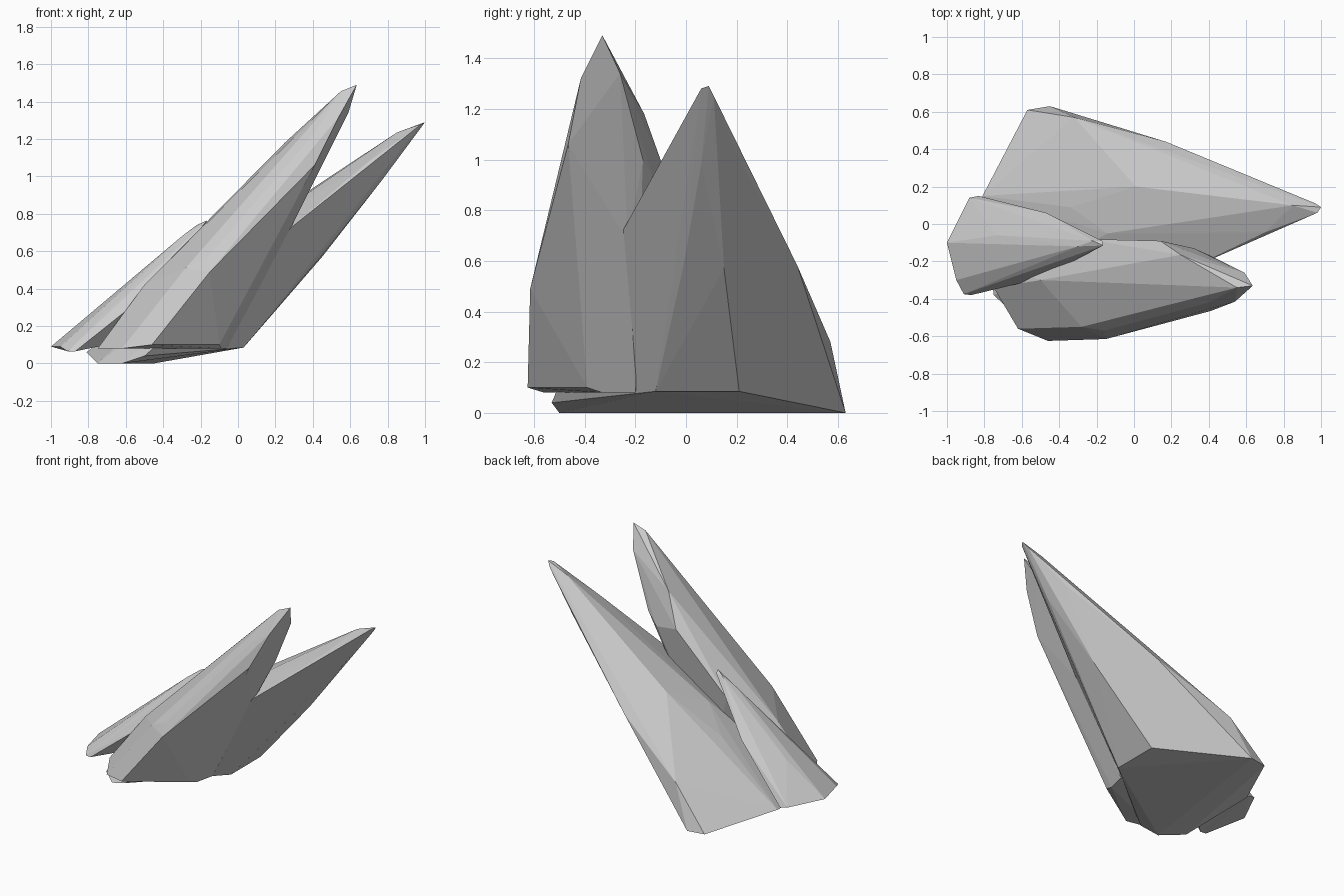
import bpy, bmesh


def shard(name, base, sides, crown):
    """Faceted crystal: convex skin around base corners, side corners and tip corners."""
    bm = bmesh.new()
    for p in base + sides + crown:
        bm.verts.new(p)
    bmesh.ops.convex_hull(bm, input=bm.verts[:])
    loose = [v for v in bm.verts if not v.link_faces]
    bmesh.ops.delete(bm, geom=loose, context='VERTS')
    bmesh.ops.dissolve_limit(bm, angle_limit=0.03, verts=bm.verts[:], edges=bm.edges[:])
    bmesh.ops.recalc_face_normals(bm, faces=bm.faces[:])
    me = bpy.data.meshes.new(name)
    bm.to_mesh(me)
    bm.free()
    ob = bpy.data.objects.new(name, me)
    bpy.context.collection.objects.link(ob)
    return ob


# Wide rear crystal leaning furthest to the right
shard("large_crystal",
      base=[(-.45, .63, 0), (-.57, .61, 0), (-.81, .15, .06), (-.75, -.38, 0),
            (-.62, -.5, 0), (-.5, -.53, .04), (.03, -.12, .085), (.03, .21, .085)],
      sides=[(-.32, .57, .28), (.17, .44, .58), (.73, .2, 1.02),
             (.45, -.01, .58), (.45, .15, .57), (.25, -.26, .70),
             (-.4, .4, .28), (-.34, .09, .42), (.01, .2, .68), (-.14, -.05, .56)],
      crown=[(.7, -.045, 1.08), (.77, .06, .98), (.85, .1, 1.235),
             (.98, .06, 1.28), (1.0, .09, 1.29), (.97, .11, 1.25)])

# Tall front crystal
shard("tall_crystal",
      base=[(-.46, -.625, .10), (-.62, -.56, .08), (-.75, -.34, .08),
            (-.72, -.22, .09), (-.06, -.2, .08), (-.09, -.33, .08), (-.1, -.39, .10)],
      sides=[(-.15, -.615, .49), (-.28, -.55, .51), (-.16, -.57, .57), (-.5, -.3, .42),
             (-.26, -.08, .6), (.14, -.09, .97), (.32, -.13, .93), (.26, -.23, .68),
             (.16, -.42, .73), (.41, -.465, 1.06)],
      crown=[(.25, -.165, 1.18), (.31, -.21, 1.235), (.41, -.17, 1.0), (.4, -.42, 1.22),
             (.54, -.415, 1.32), (.59, -.26, 1.34), (.55, -.34, 1.455), (.635, -.33, 1.49)])

# Small crystal resting on the left
shard("small_crystal",
      base=[(-1, -.1, .09), (-.95, -.3, .09), (-.91, -.375, .065), (-.87, -.38, .065),
            (-.6, -.15, .12), (-.83, .15, .08), (-.88, .14, .09)],
      sides=[(-.5, -.29, .36), (-.36, -.2, .52), (-.73, -.06, .31),
             (-.47, .06, .42), (-.36, 0, .54)],
      crown=[(-.3, -.12, .68), (-.22, -.09, .74), (-.17, -.09, .75), (-.165, -.115, .765)])
